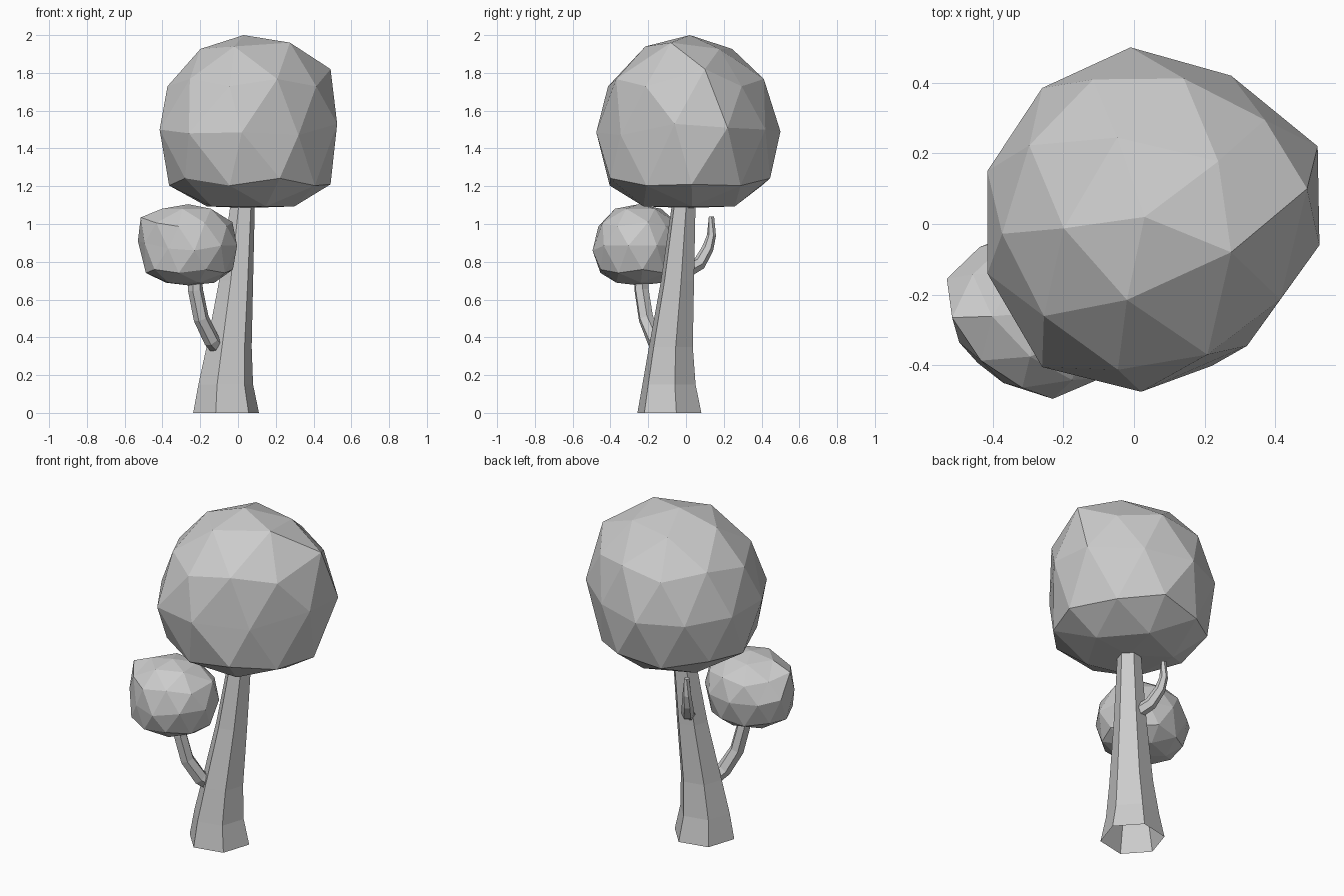
import bpy, bmesh, math
from mathutils import Vector, Matrix

cube = bpy.data.objects.get("Cube")
if cube:
    bpy.data.objects.remove(cube, do_unlink=True)

grey = bpy.data.materials.new("plain grey")
grey.use_nodes = True
grey.diffuse_color = (0.6, 0.6, 0.6, 1)
grey.node_tree.nodes["Principled BSDF"].inputs["Base Color"].default_value = (0.6, 0.6, 0.6, 1)


def finish(bm, name):
    """Turn a bmesh into a flat-shaded object."""
    mesh = bpy.data.meshes.new(name)
    bm.to_mesh(mesh)
    bm.free()
    mesh.materials.append(grey)
    obj = bpy.data.objects.new(name, mesh)
    bpy.context.scene.collection.objects.link(obj)
    return obj


def limb(name, path, sides, turn, level=False, cap=True):
    """Faceted tapering tube through (x, y, z, radius) stations."""
    bm = bmesh.new()
    points = [Vector(p[:3]) for p in path]
    rings = []
    for i, centre in enumerate(points):
        tangent = points[min(i + 1, len(points) - 1)] - points[max(i - 1, 0)]
        frame = Matrix.Identity(3) if level else tangent.to_track_quat('Z', 'Y').to_matrix()
        ring = []
        for k in range(sides):
            a = math.radians(turn) + math.tau * k / sides
            ring.append(bm.verts.new(centre + frame @ Vector((math.cos(a), math.sin(a), 0)) * path[i][3]))
        rings.append(ring)
    for low, high in zip(rings, rings[1:]):
        for k in range(sides):
            n = (k + 1) % sides
            bm.faces.new((low[k], low[n], high[n], high[k]))
    if cap:
        bm.faces.new(rings[-1])
    return finish(bm, name)


def foliage(name, centre, radii, floor, ceiling, bulge, pulls):
    """Lumpy icosphere, flattened at top and bottom, with some corners pulled."""
    bm = bmesh.new()
    bmesh.ops.create_icosphere(bm, subdivisions=2, radius=1)
    bmesh.ops.rotate(bm, verts=bm.verts, matrix=Matrix.Rotation(math.radians(-31), 3, 'Z'))
    for v in bm.verts:
        # fuller lower ring gives the underside its flat look
        if -0.6 < v.co.z < -0.3:
            v.co = Vector((v.co.x * bulge, v.co.y * bulge, v.co.z - 0.1))
        v.co = Vector(c + r * p for c, r, p in zip(centre, radii, v.co))
        v.co.z = min(max(v.co.z, floor), ceiling)
    for target in map(Vector, pulls):
        nearest = min(bm.verts, key=lambda v: (v.co - target).length)
        nearest.co = target
    return finish(bm, name)


# Trunk: six sides, flared foot, leaning into the crown, open underneath
limb("trunk", [(-0.063, -0.088, 0, 0.178), (-0.065, -0.09, 0.15, 0.148),
               (-0.047, -0.08, 0.35, 0.122), (-0.01, -0.045, 0.7, 0.092),
               (0.027, -0.01, 1.13, 0.064), (0.03, 0, 1.25, 0.06)],
     6, 12, level=True)

# Side branches
limb("front_branch", [(-0.09, -0.1, 0.33, 0.045), (-0.14, -0.165, 0.385, 0.043),
                      (-0.195, -0.212, 0.5, 0.041), (-0.225, -0.235, 0.65, 0.04),
                      (-0.23, -0.24, 0.8, 0.035)], 6, 0)
limb("back_branch", [(-0.01, -0.02, 0.74, 0.04), (-0.06, 0.07, 0.79, 0.036),
                     (-0.09, 0.115, 0.87, 0.031), (-0.1, 0.135, 0.94, 0.024),
                     (-0.1, 0.135, 1.04, 0.016)], 6, 0)

# Large crown
foliage("large_crown", (0.05, 0.01, 1.51), (0.475, 0.485, 0.49), 1.085, 2, 1.03,
        [(0.52, 0.22, 1.51), (0.525, -0.06, 1.53), (0.32, -0.345, 1.47),
         (0.02, -0.475, 1.485), (-0.26, -0.405, 1.48), (-0.415, -0.14, 1.5),
         (-0.415, 0.15, 1.5), (-0.26, 0.385, 1.49), (-0.01, 0.5, 1.49),
         (0.275, 0.42, 1.5), (0.49, 0.1, 1.82), (0.49, 0.03, 1.21),
         (0.03, 0.02, 2), (0.275, -0.08, 1.96), (-0.02, -0.215, 1.94)])

# Small crown
foliage("small_crown", (-0.263, -0.25, 0.885), (0.265, 0.245, 0.23), 0.675, 1.105, 1.0,
        [(-0.53, -0.155, 0.91), (-0.515, -0.265, 1.035), (-0.495, -0.335, 0.9),
         (-0.37, -0.45, 0.87), (-0.23, -0.495, 0.86), (-0.03, -0.2, 1.01)])
